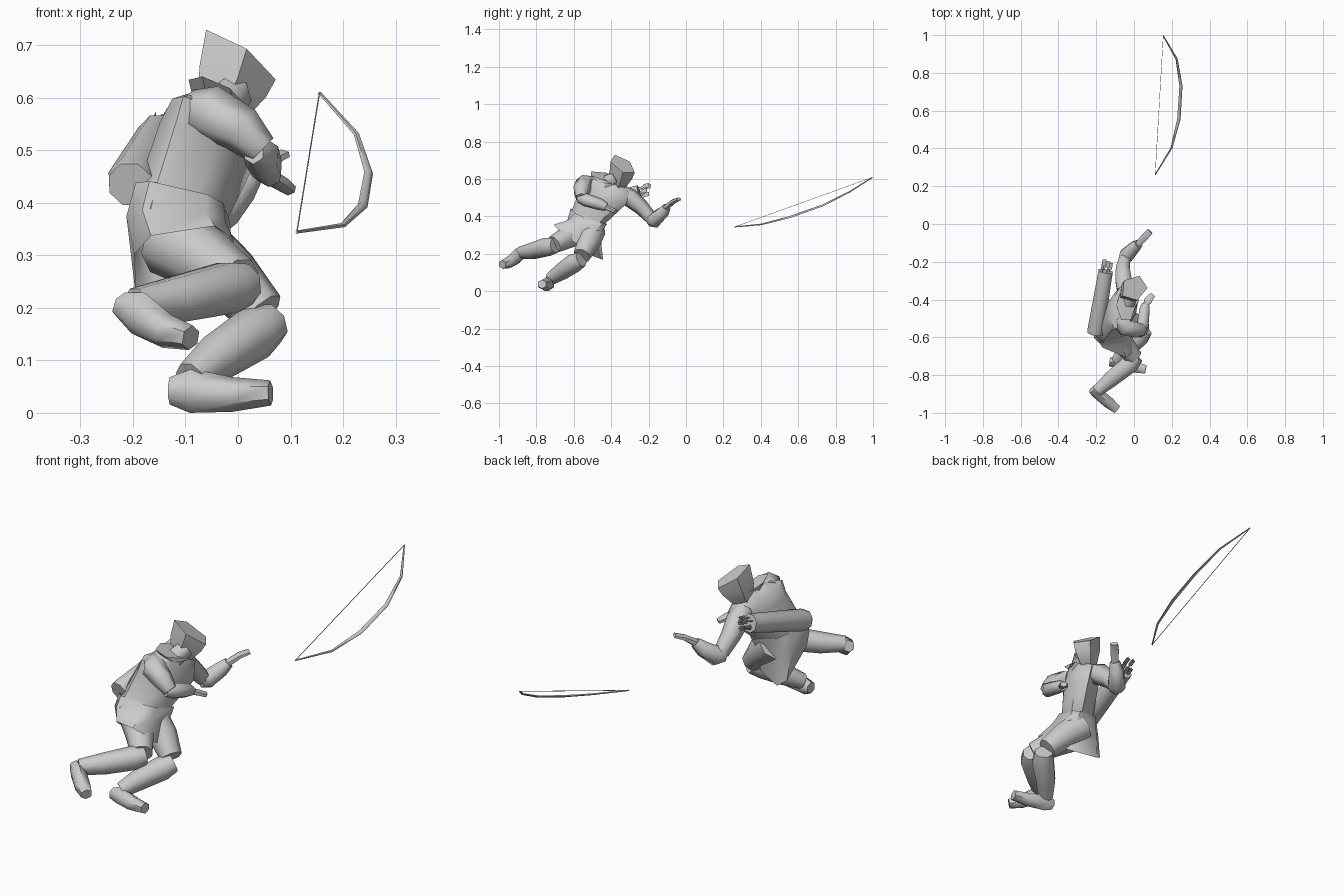
import bpy, bmesh, math
from mathutils import Vector as V


def finish(name, bm, angle=50):
    bmesh.ops.recalc_face_normals(bm, faces=bm.faces)
    me = bpy.data.meshes.new(name)
    bm.to_mesh(me)
    bm.free()
    ob = bpy.data.objects.new(name, me)
    bpy.context.collection.objects.link(ob)
    bpy.ops.object.select_all(action='DESELECT')
    ob.select_set(True)
    bpy.context.view_layer.objects.active = ob
    bpy.ops.object.shade_smooth_by_angle(angle=math.radians(angle))
    return ob


def loft(name, rings, n=8, square=1.0, angle=50, caps=True):
    """Skin rings given as (centre, side vector, front vector)."""
    bm = bmesh.new()
    loops = []
    for c, s, f in rings:
        loop = []
        for i in range(n):
            t = 2 * math.pi * (i + 0.5) / n
            a, b = math.cos(t), math.sin(t)
            a = math.copysign(abs(a) ** square, a)
            b = math.copysign(abs(b) ** square, b)
            loop.append(bm.verts.new(V(c) + V(s) * a + V(f) * b))
        loops.append(loop)
    for p, q in zip(loops, loops[1:]):
        for i in range(n):
            j = (i + 1) % n
            bm.faces.new((p[i], p[j], q[j], q[i]))
    if caps:
        bm.faces.new(loops[0])
        bm.faces.new(loops[-1])
    return finish(name, bm, angle)


def tube(name, pts, radii, n=6, ref=(0, 0, 1), angle=60):
    """Tube along a path; a radius may be (sideways, along ref)."""
    pts = [V(p) for p in pts]
    rings = []
    for i, p in enumerate(pts):
        d = V((0, 0, 0))
        if i:
            d += (p - pts[i - 1]).normalized()
        if i < len(pts) - 1:
            d += (pts[i + 1] - p).normalized()
        s = d.cross(V(ref)).normalized()
        f = s.cross(d).normalized()
        r = radii[i] if isinstance(radii[i], tuple) else (radii[i], radii[i])
        rings.append((p, s * r[0], f * r[1]))
    return loft(name, rings, n, angle=angle)


# tunic body
loft("tunic", [
    ((-.115, -.555, .35), (-.01, -.08, .035), (.09, .0, -.01)),
    ((-.105, -.52, .40), (-.01, -.085, .03), (.085, .02, -.02)),
    ((-.06, -.44, .51), (-.02, -.12, .03), (.085, .02, -.03)),
    ((-.055, -.43, .565), (-.02, -.125, .03), (.065, .02, -.02)),
    ((-.04, -.42, .60), (.0, -.05, .005), (.045, .0, -.01))], 8, 0.8)

# flared skirt, open below
loft("skirt", [
    ((-.10, -.575, .262), (-.005, -.11, .088), (.098, -.042, .015)),
    ((-.112, -.545, .345), (-.01, -.09, .04), (.098, .0, -.005)),
    ((-.105, -.52, .40), (-.01, -.088, .03), (.087, .02, -.02))], 8, 0.5, caps=False)

# hood: five sided, ridge at the back and flat at the face
f = V((.75, .5, -.4)).normalized()
u = V((.3, .2, .9)).normalized()
s = f.cross(u)
c = V((-.008, -.345, .64))
loft("hood", [
    (c - u * .095 - f * .015, f * .03, s * .03),
    (c - u * .07 - f * .005, f * .055, s * .042),
    (c - u * .015 - f * .002, f * .078, s * .06),
    (c + u * .038 - f * .004, f * .088 - u * .018, s * .066)], 5, 1, 35)
tube("neck", [(-.04, -.43, .57), (-.01, -.37, .61)], [.045, .04])

# collar flaring behind the neck
loft("collar", [
    ((-.03, -.41, .585), (0, -.065, .0), (.055, .0, -.01)),
    ((-.042, -.43, .612), (0, -.09, .02), (.052, .0, -.022)),
    ((-.04, -.42, .612), (0, -.05, .01), (.035, .0, -.015))], 6, 1, 30)

# right arm folded across the chest
tube("right_upper_arm", [(-.085, -.50, .575), (-.05, -.545, .572), (.005, -.56, .54),
                         (.045, -.56, .50)], [.04, .052, .046, .032])
tube("right_forearm", [(.03, -.575, .495), (.045, -.54, .49), (.055, -.46, .465),
                       (.06, -.425, .45)], [.022, .036, .032, .022])
tube("right_hand", [(.058, -.435, .455), (.075, -.405, .44), (.098, -.375, .425)],
     [.014, (.024, .014), (.016, .012)])

# left arm reaching out, wide sleeve at the elbow
tube("left_upper_arm", [(-.05, -.35, .525), (-.055, -.30, .50), (-.06, -.24, .45),
                        (-.05, -.185, .39)], [.045, .05, .042, .034])
tube("left_forearm", [(-.055, -.195, .38), (-.038, -.165, .382), (.0, -.125, .42),
                      (.025, -.105, .45)], [.034, .045, .036, .025])
tube("left_hand", [(.02, -.11, .445), (.055, -.07, .478), (.085, -.038, .492)],
     [.018, (.022, .013), (.02, .01)])

# legs: thigh, boot and foot
legs = {
    "right": ([(-.13, -.56, .33), (-.06, -.63, .29), (.0, -.705, .25)],
              [(.012, -.70, .245), (-.02, -.74, .238), (-.12, -.82, .215), (-.195, -.885, .205)],
              [(-.222, -.875, .205), (-.19, -.90, .19), (-.135, -.945, .155), (-.09, -.982, .143)]),
    "left": ([(-.10, -.50, .33), (-.02, -.52, .26), (.045, -.555, .19)],
             [(.06, -.56, .17), (.03, -.60, .15), (-.04, -.665, .105), (-.09, -.725, .065)],
             [(-.13, -.73, .042), (-.09, -.735, .042), (-.01, -.755, .035), (.062, -.77, .038)]),
}
for side, (thigh, shin, foot) in legs.items():
    tube(side + "_thigh", thigh, [.072, .062, .048], 8)
    tube(side + "_boot", shin, [.042, .052, .046, .034], 8)
    tube(side + "_foot", foot, [.026, (.033, .042), (.035, .033), (.026, .024)], 6)

# quiver with arrows
q0, q1 = V((-.205, -.58, .435)), V((-.15, -.25, .53))
tube("quiver", [q0, q0.lerp(q1, .06), q1], [.044, .048, .041], 8, angle=60)
d = (q1 - q0).normalized()
for i in range(5):
    t = i * 2 * math.pi / 5
    p = q1 + V((math.cos(t) * .02, 0, math.sin(t) * .025))
    e = p + d * (.045 + .01 * (i % 3))
    tube(f"arrow_{i}", [p - d * .03, e], [.003, .003], 4)
    bm = bmesh.new()
    for w in (V((.011, 0, 0)), V((0, 0, .011))):
        bm.faces.new([bm.verts.new(x) for x in (e - d * .035 - w, e - w, e + w, e - d * .035 + w)])
    finish(f"fletching_{i}", bm)

# bow limb and string
bow = [(.155, .997, .609), (.226, .873, .53), (.249, .73, .458),
       (.238, .555, .396), (.199, .402, .357), (.112, .260, .344)]
tube("bow", bow, [.003, (.004, .006), (.005, .009), (.005, .01), (.004, .006), .003],
     5, ref=(1, .1, -.3))
tube("bow_string", [bow[0], bow[-1]], [.0015, .0015], 4)
